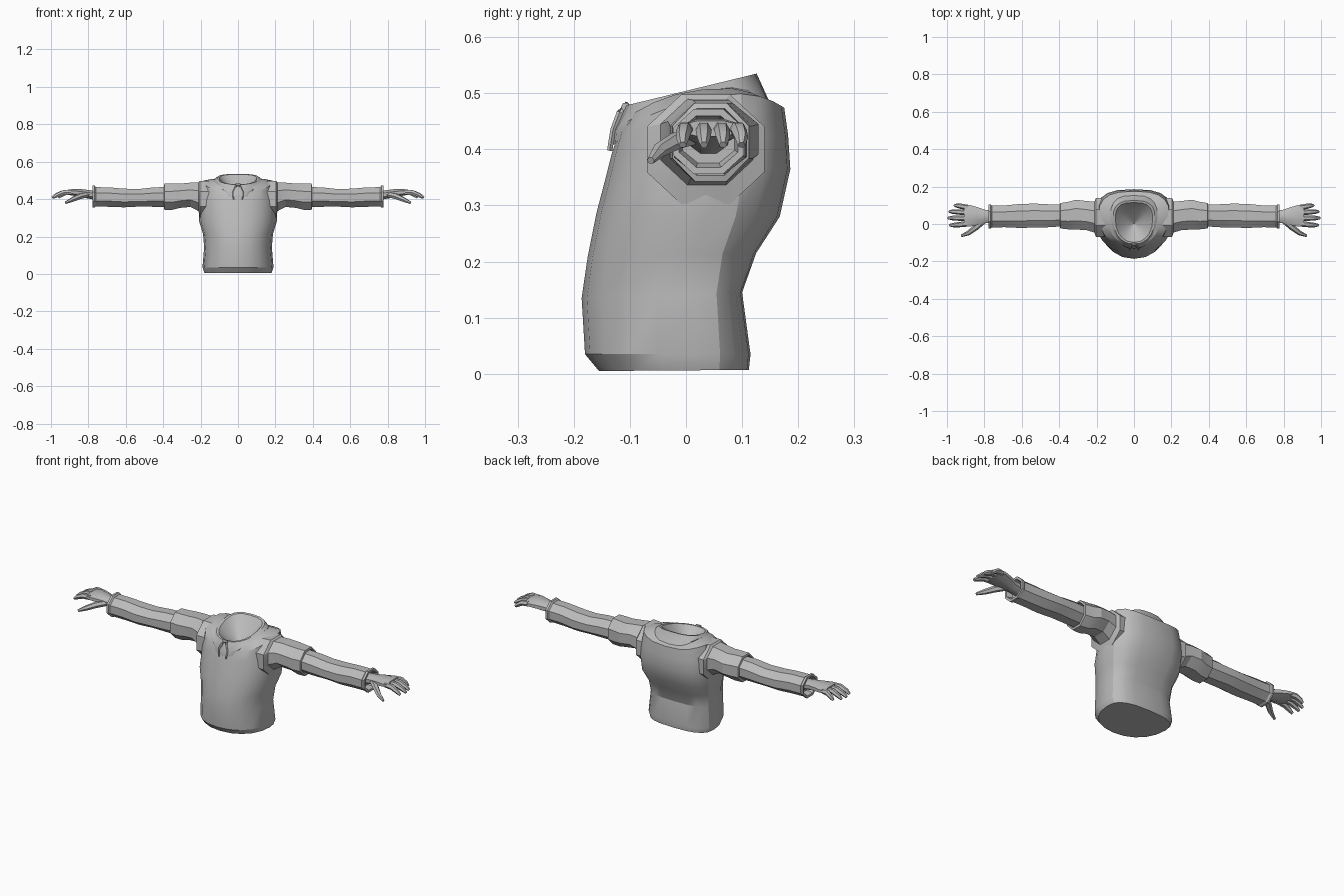
import bpy, bmesh, math
from mathutils import Vector

grey = bpy.data.materials.new("plain_grey")
grey.diffuse_color = (0.5, 0.5, 0.5, 1)


def loft(name, rings, caps=(True, True), mirror=False, angle=25):
    """Skin a list of equal-length point rings."""
    bm = bmesh.new()
    vs = [[bm.verts.new(p) for p in r] for r in rings]
    n = len(vs[0])
    for a, b in zip(vs, vs[1:]):
        for i in range(n):
            j = (i + 1) % n
            bm.faces.new((a[i], a[j], b[j], b[i]))
    if caps[0]:
        bm.faces.new(vs[0][::-1])
    if caps[1]:
        bm.faces.new(vs[-1])
    bmesh.ops.recalc_face_normals(bm, faces=bm.faces)
    me = bpy.data.meshes.new(name)
    bm.to_mesh(me)
    bm.free()
    me.materials.append(grey)
    ob = bpy.data.objects.new(name, me)
    bpy.context.collection.objects.link(ob)
    if mirror:
        ob.modifiers.new("mirror", 'MIRROR')
    bpy.ops.object.select_all(action='DESELECT')
    ob.select_set(True)
    bpy.context.view_layer.objects.active = ob
    bpy.ops.object.shade_smooth_by_angle(angle=math.radians(angle))
    return ob


def body_ring(zf, zb, hw, yf, yb, mid, bump=0.0, n=20):
    """Tilted oval: widest at y=mid, fuller at the back than the front."""
    pts = []
    for i in range(n):
        a = 2 * math.pi * i / n
        c, s = math.cos(a), math.sin(a)
        e = 0.72 if s > 0 else 0.92
        x = hw * math.copysign(abs(c) ** e, c)
        y = mid + (yb - mid if s > 0 else mid - yf) * math.copysign(abs(s) ** e, s)
        t = (y - yf) / (yb - yf)
        pts.append((x, y, zf + (zb - zf) * t + bump * c * c))
    return pts


def arm_ring(x, y, z, ry, rz, n=8, turn=0.5):
    return [(x, y + ry * math.cos(2 * math.pi * (i + turn) / n) * 1.05,
             z + rz * math.sin(2 * math.pi * (i + turn) / n) * 1.08) for i in range(n)]


def tube(name, path, n=6, mirror=True):
    """Tapered tube through (x, y, z, radius) points."""
    rings = []
    for k, p in enumerate(path):
        a, b = path[max(k - 1, 0)], path[min(k + 1, len(path) - 1)]
        d = (Vector(b[:3]) - Vector(a[:3])).normalized()
        side = d.cross(Vector((0, 0, 1) if abs(d.z) < 0.8 else (0, 1, 0))).normalized()
        up = side.cross(d)
        rings.append([Vector(p[:3]) + p[3] * (side * math.cos(2 * math.pi * i / n)
                      + up * math.sin(2 * math.pi * i / n)) for i in range(n)])
    return loft(name, rings, mirror=mirror, angle=40)


# Sweater body, hem to shoulders
loft("sweater_body", [body_ring(*r) for r in (
    (0.005, 0.007, 0.180, -0.155, 0.112, 0.02),
    (0.035, 0.035, 0.190, -0.180, 0.115, 0.02),
    (0.135, 0.145, 0.181, -0.186, 0.100, 0.02),
    (0.210, 0.215, 0.187, -0.175, 0.125, 0.02),
    (0.285, 0.280, 0.208, -0.160, 0.167, 0.03),
    (0.350, 0.365, 0.207, -0.143, 0.186, 0.04),
    (0.390, 0.425, 0.203, -0.133, 0.182, 0.04, 0.01),
    (0.425, 0.474, 0.190, -0.122, 0.175, 0.04, 0.042),
    (0.450, 0.478, 0.140, -0.114, 0.155, 0.03, 0.042),
    (0.460, 0.485, 0.110, -0.105, 0.140, 0.03, 0.03),
)], caps=(True, False))

# Collar band, rim and the hollow funnel inside it
loft("collar", [body_ring(*r) for r in (
    (0.405, 0.465, 0.125, -0.133, 0.165, 0.03, 0.05),
    (0.430, 0.482, 0.128, -0.131, 0.150, 0.03, 0.045),
    (0.478, 0.535, 0.112, -0.108, 0.126, 0.03),
    (0.479, 0.532, 0.100, -0.098, 0.115, 0.03),
    (0.445, 0.475, 0.060, -0.055, 0.070, 0.02),
    (0.420, 0.420, 0.004, -0.002, 0.006, 0.002),
)], caps=(False, True))

# Drawstrings hanging from the collar front
tube("drawstring", [(0.006, -0.104, 0.482, 0.005), (0.012, -0.118, 0.465, 0.006),
                    (0.026, -0.130, 0.435, 0.005), (0.022, -0.136, 0.398, 0.005)], n=5)
tube("drawstring_knot", [(-0.014, -0.108, 0.476, 0.008), (0.014, -0.108, 0.476, 0.008)],
     n=6, mirror=False)

# Short upper sleeve with shoulder seam and flared end
loft("upper_sleeve", [arm_ring(*r) for r in (
    (0.150, 0.035, 0.400, 0.105, 0.095),
    (0.203, 0.035, 0.400, 0.108, 0.098),
    (0.212, 0.037, 0.413, 0.085, 0.077),
    (0.255, 0.045, 0.423, 0.080, 0.065),
    (0.310, 0.050, 0.418, 0.082, 0.065),
    (0.350, 0.045, 0.413, 0.076, 0.070),
    (0.393, 0.044, 0.413, 0.070, 0.070),
    (0.396, 0.044, 0.413, 0.062, 0.060),
    (0.370, 0.044, 0.413, 0.055, 0.050),
)], mirror=True, angle=20)

# Long forearm sleeve with open cuff
loft("forearm_sleeve", [arm_ring(*r) for r in (
    (0.360, 0.046, 0.412, 0.058, 0.053),
    (0.450, 0.044, 0.411, 0.063, 0.052),
    (0.530, 0.045, 0.407, 0.066, 0.047),
    (0.610, 0.043, 0.406, 0.066, 0.050),
    (0.690, 0.041, 0.411, 0.060, 0.052),
    (0.760, 0.040, 0.412, 0.060, 0.052),
    (0.766, 0.040, 0.414, 0.065, 0.058),
    (0.778, 0.040, 0.414, 0.065, 0.058),
    (0.778, 0.040, 0.414, 0.054, 0.046),
    (0.745, 0.040, 0.414, 0.048, 0.038),
)], mirror=True, angle=20)

# Palm
loft("palm", [arm_ring(*r) for r in (
    (0.740, 0.040, 0.418, 0.036, 0.026),
    (0.795, 0.040, 0.425, 0.037, 0.023),
    (0.840, 0.042, 0.432, 0.050, 0.022),
    (0.880, 0.044, 0.436, 0.060, 0.018),
    (0.908, 0.044, 0.437, 0.058, 0.014),
)], mirror=True, angle=35)

# Four curled fingers and a thumb
for label, y, spread, tip in (("index", 0.000, -0.006, 0.985), ("middle", 0.031, 0.001, 0.994),
                              ("ring", 0.062, 0.004, 0.988), ("little", 0.089, 0.010, 0.960)):
    step = tip - 0.89
    tube(label + "_finger", [(0.890, y, 0.436, 0.014), (0.89 + step * 0.45, y + spread * 0.5, 0.435, 0.0145),
                             (0.89 + step * 0.8, y + spread, 0.421, 0.012), (tip, y + spread, 0.408, 0.007)])
tube("thumb", [(0.800, 0.020, 0.425, 0.016), (0.845, -0.018, 0.415, 0.016),
               (0.885, -0.048, 0.398, 0.013), (0.922, -0.063, 0.380, 0.007)])
